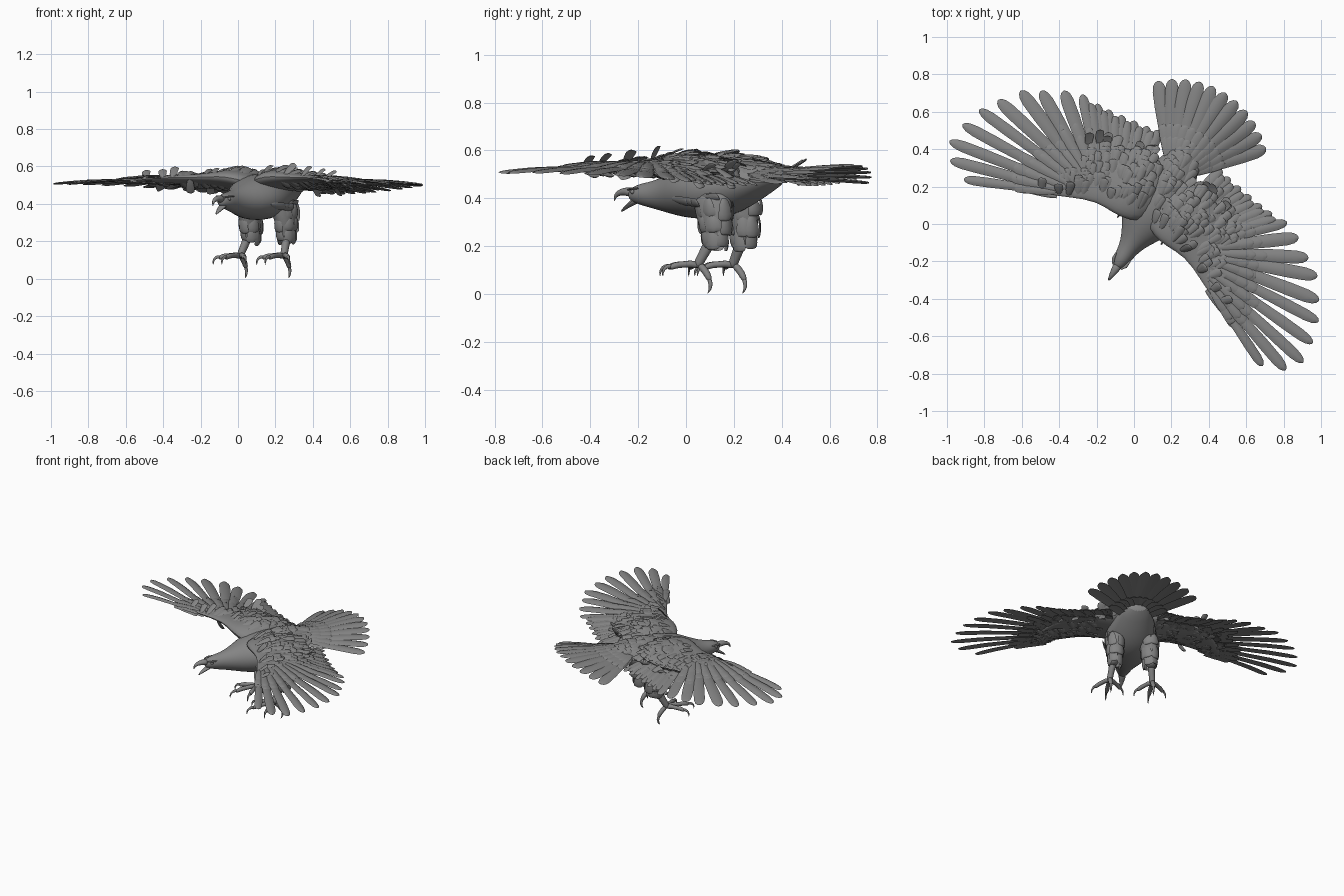
import bpy, bmesh, random
from math import sin, cos, pi, radians
from mathutils import Vector as V, Matrix
from mathutils.bvhtree import BVHTree

if "Cube" in bpy.data.objects:
    bpy.data.objects.remove(bpy.data.objects["Cube"])

random.seed(4)
PLACE = Matrix.Rotation(radians(-32), 4, 'Z') @ Matrix.Translation((0.044, 0.004, 0))
Z = V((0, 0, 1))
GREY = bpy.data.materials.new("dark_grey")
GREY.diffuse_color = (.23, .23, .23, 1)
GREY.use_nodes = True
GREY.node_tree.nodes["Principled BSDF"].inputs["Base Color"].default_value = GREY.diffuse_color


def finish(bm, name, subdiv=0, angle=50):
    bmesh.ops.recalc_face_normals(bm, faces=bm.faces)
    bm.transform(PLACE)
    me = bpy.data.meshes.new(name)
    bm.to_mesh(me)
    bm.free()
    me.materials.append(GREY)
    me.shade_smooth()
    me.set_sharp_from_angle(angle=radians(angle))
    ob = bpy.data.objects.new(name, me)
    bpy.context.collection.objects.link(ob)
    if subdiv:
        ob.modifiers.new("smooth", 'SUBSURF').levels = subdiv
        ob.modifiers["smooth"].render_levels = subdiv
    return ob


def skin(bm, rings):
    rows = [[bm.verts.new(p) for p in r] for r in rings]
    n = len(rows[0])
    for a, b in zip(rows, rows[1:]):
        for i in range(n):
            j = (i + 1) % n
            bm.faces.new((a[i], a[j], b[j], b[i]))
    bm.faces.new(rows[0])
    bm.faces.new(rows[-1][::-1])


def tube(bm, secs, hint, n=10, tangent=None):
    """secs: (x, y, z, radius along hint, other radius)"""
    pts = [V(s[:3]) for s in secs]
    rings = []
    for i, s in enumerate(secs):
        t = V(tangent) if tangent else pts[min(i + 1, len(pts) - 1)] - pts[max(i - 1, 0)]
        t.normalize()
        a = V(hint)
        a = (a - t * a.dot(t)).normalized()
        b = t.cross(a)
        rings.append([pts[i] + a * s[3] * cos(2 * pi * k / n) + b * s[4] * sin(2 * pi * k / n)
                      for k in range(n)])
    skin(bm, rings)


SHAPE = [(0, .35), (.15, .65), (.4, .88), (.7, 1), (.88, .97), (.95, .78), (.985, .48), (1, .12)]
LENS = [(-1, -.5), (-.55, .55), (0, 1), (.55, .55), (1, -.5), (0, -.1)]


def feather(bm, root, tip, w, t=.006, bow=0.0, up=Z, roll=0.0):
    root, tip = V(root), V(tip)
    d = tip - root
    side = d.cross(up).normalized()
    nrm = side.cross(d).normalized()
    side, nrm = side * cos(roll) + nrm * sin(roll), nrm * cos(roll) - side * sin(roll)
    rings = []
    for s, k in SHAPE:
        c = root + d * s + nrm * bow * 4 * s * (1 - s)
        rings.append([c + side * (w * k * x) + nrm * (t * y * (.4 + .6 * k)) for x, y in LENS])
    skin(bm, rings)


def lerp_table(table, f):
    f *= len(table) - 1
    i = min(int(f), len(table) - 2)
    return V(table[i]).lerp(V(table[i + 1]), f - i)


# body, neck and head: (y, z, half width, half height)
BODY = [(-.255, .415, .014, .016), (-.24, .415, .028, .03), (-.205, .417, .043, .043), (-.165, .415, .05, .052),
        (-.12, .415, .058, .062), (-.05, .42, .09, .085), (.03, .43, .145, .113),
        (.12, .437, .175, .127), (.22, .442, .165, .124), (.32, .46, .135, .1),
        (.42, .48, .1, .062), (.5, .495, .06, .03)]
# wing arm: (x, lead y, trail y, z, half thickness)
ARM = [(.0, .03, .34, .5, .05), (.08, -.005, .36, .52, .058), (.16, -.02, .36, .53, .058), (.28, -.01, .33, .525, .036),
       (.41, -.07, .27, .525, .026), (.5, -.11, .19, .523, .019), (.575, -.14, .05, .52, .013),
       (.615, -.15, -.06, .517, .007)]


def add_body(bm):
    tube(bm, [(0, y, z, a, b) for y, z, a, b in BODY], (1, 0, 0), 20, (0, 1, 0))


def add_arm(bm, s):
    tube(bm, [(s * x, (a + b) / 2, z, (b - a) / 2, t) for x, a, b, z, t in ARM],
         (0, 1, -.1), 16, (s, 0, 0))


surface = bmesh.new()
bm = bmesh.new()
add_body(bm)
finish(bm, "body", 1)
add_body(surface)
for s in (-1, 1):
    bm = bmesh.new()
    add_arm(bm, s)
    finish(bm, "wing_arm", 1)
    add_arm(surface, s)
bmesh.ops.recalc_face_normals(surface, faces=surface.faces)
surface.normal_update()
tree = BVHTree.FromBMesh(surface)
surface.free()

# beak, open
bm = bmesh.new()
tube(bm, [(0, -.235, .425, .028, .024), (0, -.265, .428, .022, .019), (0, -.295, .427, .016, .015),
          (0, -.318, .417, .010, .011), (0, -.328, .402, .005, .006), (0, -.328, .388, .001, .001)],
     (1, 0, 0), 10)
finish(bm, "upper_beak", 1)
bm = bmesh.new()
tube(bm, [(0, -.215, .395, .03, .018), (0, -.25, .376, .02, .010), (0, -.278, .358, .013, .007),
          (0, -.297, .343, .003, .003)], (1, 0, 0), 10)
finish(bm, "lower_beak", 1)

# eyes and brows
for s in (-1, 1):
    bm = bmesh.new()
    bmesh.ops.create_uvsphere(bm, u_segments=12, v_segments=8, radius=.009,
                              matrix=Matrix.Translation((s * .036, -.218, .427)))
    tube(bm, [(s * .024, -.247, .436, .004, .004), (s * .04, -.22, .441, .008, .005),
              (s * .044, -.185, .441, .004, .003)], (1, 0, 0), 8)
    finish(bm, "eye_and_brow")

# flight feather tips from the leading primary to the innermost secondary
TIPS = [(.941, -.283, .505), (1.057, -.236, .507), (1.115, -.152, .507), (1.103, -.038, .507),
        (1.069, .077, .503), (1.011, .173, .50), (.935, .279, .495), (.842, .337, .487),
        (.74, .401, .48), (.645, .437, .47), (.551, .437, .463), (.484, .443, .458),
        (.408, .455, .455), (.334, .466, .453), (.259, .478, .453), (.197, .493, .455)]
ROOTS = [(.53, -.1, .523), (.44, .06, .523), (.29, .11, .52), (.14, .16, .515)]

for s in (-1, 1):
    bm = bmesh.new()
    cov = bmesh.new()
    N = len(TIPS)
    steps = [i for i in range(9)] + [9 + .5 * k for k in range(2 * (N - 10) + 1)]
    for i in steps:
        f = i / (N - 1)
        tip = lerp_table(TIPS, f)
        root = lerp_table(ROOTS, f)
        if i != int(i):
            tip = root.lerp(tip, .95) + Z * .006
        tip.x *= s
        root.x *= s
        w = .026 if i < 1 else .031 if i < 5 else .036 if i < 9 else .03
        feather(bm, root, tip, w, .007, .012, roll=s * .12)
        # coverts above and below
        reach = .72 if i < 7 else 1.1
        for a, b, up, cw in ((.1, .58, .012, .03), (0, .46, .02, .028), (-.1, .34, .025, .026),
                             (.05, .55, -.012, .03), (-.05, .36, -.018, .028)):
            j = random.uniform(-.05, .05)
            p = root.lerp(tip, a) + Z * up
            q = root.lerp(tip, (b + j) * reach) + Z * (up * .6 + .006)
            feather(cov, p, q, cw, .006, .004, roll=s * .12)
    # small feathers of the wrist
    for k in range(6):
        y = -.13 + k * .025
        feather(cov, (s * .47, y + .03, .538), (s * (.635 - .008 * k), y - .02, .52), .02, .006, .005)
    finish(bm, "flight_feathers")
    finish(cov, "wing_coverts")

# scattered contour feathers on back, arms and underside
bm = bmesh.new()
for k in range(560):
    d = -1 if k % 3 == 2 else 1
    x, y = random.uniform(-.58, .58), random.uniform(.0, .44)
    y -= max(0, abs(x) - .25) * .45
    if abs(x) < .14 and (y < .05 or d < 0):
        continue
    hit, nrm, _, _ = tree.ray_cast(V((x, y, .5 + d)), V((0, 0, -d)))
    if hit is None:
        continue
    nrm = nrm if nrm.z * d > 0 else -nrm
    out = V((x * 1.1 + random.uniform(-.2, .2), 1, 0))
    out = (out - nrm * out.dot(nrm)).normalized()
    size = random.uniform(.065, .1)
    feather(bm, hit - nrm * .005, hit + out * size + nrm * .004, .023, .005, .002, up=nrm)
finish(bm, "contour_feathers")

# tail fan with upper and lower coverts
bm = bmesh.new()
for k in range(11):
    a = radians(-44 + 8.8 * k)
    drop = .075 * (sin(a) / .7) ** 2
    d = V((sin(a), cos(a), 0))
    root = V((d.x * .06, .36, .5 - drop * .2))
    tip = V((d.x * .49, .36 + d.y * .49, .538 - drop))
    feather(bm, root, tip, .038, .007, .006, roll=.1 if a < 0 else -.1)
    for r, h, w in ((.5, .012, .034), (.36, .02, .03), (.45, -.012, .034)):
        feather(bm, root + Z * h, root.lerp(tip, r) + Z * h * .7, w, .006, .004)
finish(bm, "tail_feathers")

for s in (-1, 1):
    # feathered thigh
    bm = bmesh.new()
    tube(bm, [(s * .095, .215, .45, .055, .08), (s * .105, .22, .39, .064, .092), (s * .11, .228, .32, .06, .08),
              (s * .115, .236, .26, .048, .062), (s * .12, .235, .215, .034, .042),
              (s * .122, .23, .195, .018, .022)], (1, 0, 0), 14, (0, 0, -1))
    finish(bm, "thigh", 1)
    bm = bmesh.new()
    for z, ra, rb, n in ((.4, .054, .08, 7), (.33, .051, .071, 7), (.275, .042, .055, 6)):
        for k in range(n):
            a = 2 * pi * (k + random.random() * .5) / n
            o = V((cos(a), sin(a), 0))
            p = V((s * .112 + o.x * ra, .232 + o.y * rb, z))
            drop = random.uniform(.07, .1)
            feather(bm, p, p - o * .006 + V((0, .008, -drop)), .03, .006, .006, up=o)
    finish(bm, "thigh_feathers")

    # shank and toes
    leg, claw = bmesh.new(), bmesh.new()
    ax, ay = s * .137, .172
    tube(leg, [(s * .12, .228, .24, .026, .028), (s * .127, .205, .19, .023, .025), (s * .134, .182, .15, .02, .022),
               (ax, ay - .004, .122, .022, .022), (ax, ay - .006, .108, .01, .01)], (1, 0, 0), 10)
    for ang, L in ((-42, .8), (0, 1), (42, .8)):
        d = V((sin(radians(ang)), -cos(radians(ang)), 0))
        path = lambda rows: [(ax + d.x * r * L, ay + d.y * r * L, z, w, h) for r, z, w, h in rows]
        side = (-d.y, d.x, 0)
        tube(leg, path([(0, .118, .017, .017), (.045, .128, .016, .016), (.08, .122, .014, .014),
                        (.11, .123, .016, .015), (.145, .113, .013, .014), (.153, .11, .007, .008)]), side, 8)
        tube(claw, path([(.14, .115, .010, .012), (.165, .118, .008, .010), (.185, .105, .006, .007),
                         (.192, .088, .004, .005), (.19, .073, .0006, .0006)]), side, 8)
    tube(leg, [(ax, ay, .125, .018, .018), (ax, ay + .03, .1, .016, .016),
               (ax, ay + .048, .072, .016, .016), (ax, ay + .056, .055, .009, .010)], (1, 0, 0), 8)
    tube(claw, [(ax, ay + .05, .066, .011, .012), (ax, ay + .06, .042, .009, .010),
                (ax, ay + .056, .018, .006, .007), (ax, ay + .042, 0, .0006, .0006)], (1, 0, 0), 8)
    finish(leg, "leg_and_toes", 1)
    finish(claw, "claws", 1)
